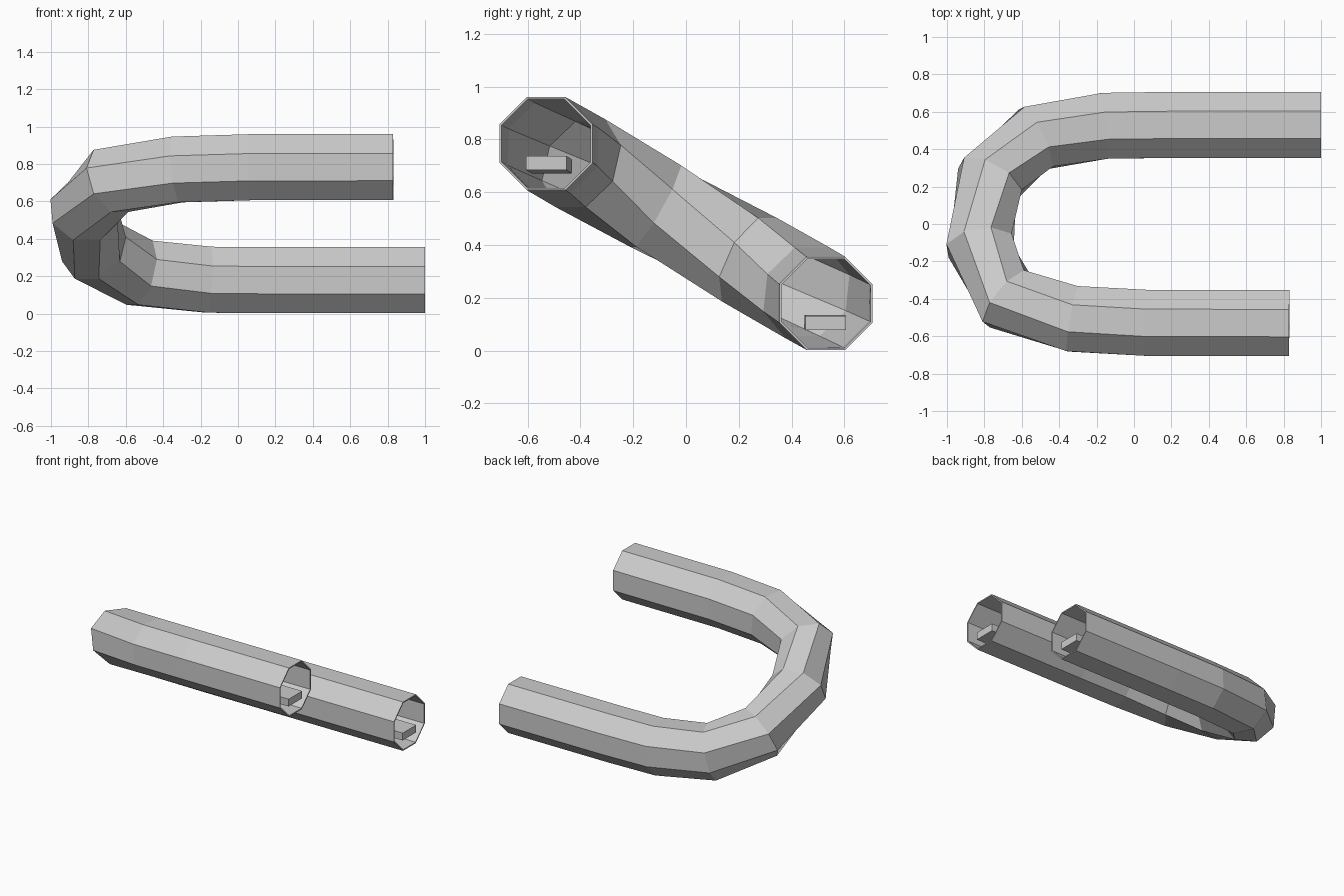
import bpy, bmesh, math
from mathutils import Vector

if "Cube" in bpy.data.objects:
    bpy.data.objects.remove(bpy.data.objects["Cube"])

# Centre line of the bent tube: it lies in one plane sloping up towards -y
XY = [(1.0, .53), (.2, .53), (-.155, .525), (-.525, .46), (-.77, .24),
      (-.823, -.115), (-.68, -.40), (-.325, -.507), (.06, -.528), (.83, -.53)]
PATH = [Vector((x, y, .4815 - .571 * y)) for x, y in XY]


def frames():
    """Upright cross-section frame at every path point."""
    result = []
    for i, p in enumerate(PATH):
        t = Vector()
        if i > 0:
            t += (p - PATH[i - 1]).normalized()
        if i < len(PATH) - 1:
            t += (PATH[i + 1] - p).normalized()
        t.normalize()
        up = (Vector((0, 0, 1)) - t * t.z).normalized()
        result.append((p, up.cross(t), up))
    return result


def sweep(name, profile, stations, capped):
    """Sweep a closed (side, up) profile through the given frames."""
    bm = bmesh.new()
    rings = [[bm.verts.new(p + s * u + up * v) for u, v in profile]
             for p, s, up in stations]
    n = len(profile)
    for a, b in zip(rings, rings[1:]):
        for i in range(n):
            j = (i + 1) % n
            bm.faces.new((a[i], a[j], b[j], b[i]))
    if capped:
        bm.faces.new(rings[0][::-1])
        bm.faces.new(rings[-1])
    mesh = bpy.data.meshes.new(name)
    bm.to_mesh(mesh)
    bm.free()
    obj = bpy.data.objects.new(name, mesh)
    bpy.context.collection.objects.link(obj)
    return obj


stations = frames()

# Hollow eight-sided tube with a thin wall
R = .1765 / math.cos(math.pi / 8)
octagon = [(R * math.cos((k + .5) * math.pi / 4), R * math.sin((k + .5) * math.pi / 4))
           for k in range(8)]
tube = sweep("bent_tube", octagon, stations, False)
wall = tube.modifiers.new("wall", 'SOLIDIFY')
wall.thickness = .008
wall.offset = -1
wall.use_even_offset = True

# Flat bars lying inside each straight leg, flush with the openings
bar = [(-.077, -.1), (.077, -.1), (.077, -.047), (-.077, -.047)]
sweep("lower_inner_bar", bar, stations[:3], True)
sweep("upper_inner_bar", bar, stations[-3:], True)
